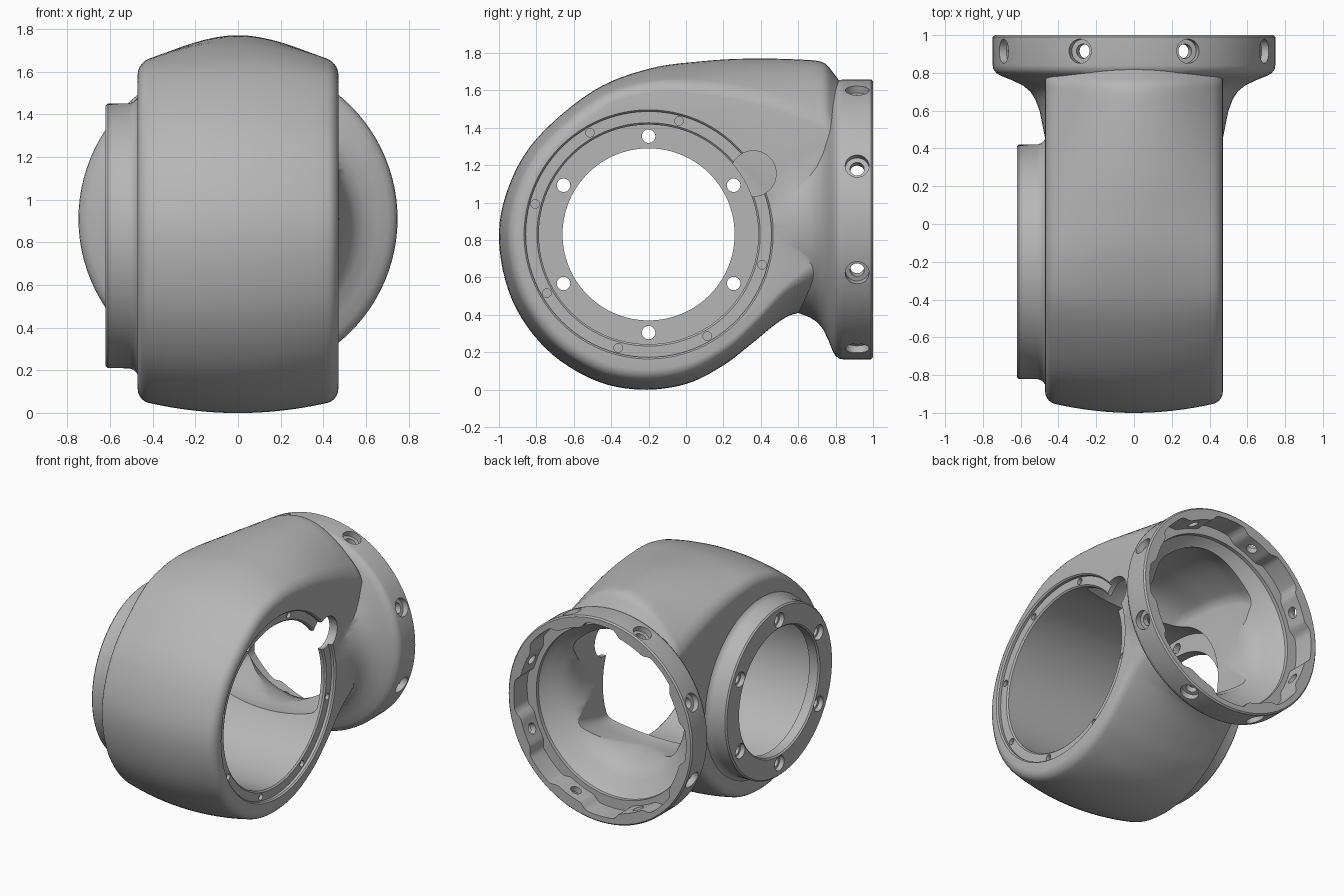
import bpy, bmesh, math
from mathutils import Vector

cube = bpy.data.objects.get("Cube")
if cube:
    bpy.data.objects.remove(cube, do_unlink=True)

BORE = Vector((0, -0.2, 0.83))    # axis along x
NECK = Vector((0, 0, 0.91))       # axis along y
X, Y = Vector((1, 0, 0)), Vector((0, 1, 0))


def finish(bm, name):
    bmesh.ops.recalc_face_normals(bm, faces=bm.faces[:])
    mesh = bpy.data.meshes.new(name)
    bm.to_mesh(mesh)
    bm.free()
    obj = bpy.data.objects.new(name, mesh)
    bpy.context.collection.objects.link(obj)
    return obj


def skin(bm, rings):
    """Bridge closed rings of points and cap both ends."""
    rows = [[bm.verts.new(p) for p in ring] for ring in rings]
    n = len(rows[0])
    for a, b in zip(rows, rows[1:]):
        for i in range(n):
            j = (i + 1) % n
            bm.faces.new((a[i], a[j], b[j], b[i]))
    bm.faces.new(rows[0][::-1])
    bm.faces.new(rows[-1])


def turned(bm, profile, origin, axis, seg=96, shape=None):
    """Turn (distance, radius) pairs round an axis; shape varies the radius by angle."""
    side = axis.cross(Vector((0, 0, 1)))
    if side.length < 0.01:
        side = X.copy()
    side.normalize()
    up = side.cross(axis)
    rings = []
    for d, r in profile:
        ring = []
        for i in range(seg):
            a = math.tau * i / seg
            rr = r * shape(a) if shape else r
            ring.append(origin + axis * d + (side * math.cos(a) + up * math.sin(a)) * rr)
        rings.append(ring)
    skin(bm, rings)


def turned_object(name, *args, **kw):
    bm = bmesh.new()
    turned(bm, *args, **kw)
    return finish(bm, name)


def spline(points, steps=6):
    """Smooth open curve through the points."""
    p = [Vector(q) for q in points]
    p = [p[0] * 2 - p[1]] + p + [p[-1] * 2 - p[-2]]
    out = []
    for a, b, c, d in zip(p, p[1:], p[2:], p[3:]):
        for i in range(steps):
            t = i / steps
            out.append(0.5 * (2 * b + (c - a) * t + (2 * a - 5 * b + 4 * c - d) * t * t
                              + (3 * b - a - 3 * c + d) * t ** 3))
    return out + [p[-2]]


def clamp(v):
    return min(1, max(0, v))


def crowned(name, outline, half, corner, roundness):
    """Side outline swept across x, crowned more towards the neck, with rounded rims."""
    stations = [(half - corner * (1 - math.sin(k * math.pi / 10)),
                 corner * (1 - math.cos(k * math.pi / 10))) for k in range(6)]
    inner = half - corner
    right = [(inner * k / 8, 0) for k in range(1, 8)] + stations
    left = [(-x, e) for x, e in reversed(right)]
    rings = []
    for x, extra in left + [(0, 0)] + right:
        ring = []
        for y, z in outline:
            if z > BORE.z:
                s = clamp((y + 0.4) / 1.1)
                drop = 0.06 + 0.09 * s + roundness * s * s
            else:
                drop = 0.06 + roundness * clamp((y - 0.2) / 0.5) ** 2
            drop = drop * (x / half) ** 2 + extra
            inward = Vector((min(0, y - BORE.y), z - BORE.z)).normalized() * -drop
            ring.append((x, y + inward.x, z + inward.y))
        rings.append(ring)
    bm = bmesh.new()
    skin(bm, rings)
    return finish(bm, name)


def combine(target, tool, operation):
    mod = target.modifiers.new("combine", 'BOOLEAN')
    mod.object, mod.operation, mod.solver = tool, operation, 'EXACT'
    bpy.ops.object.select_all(action='DESELECT')
    bpy.context.view_layer.objects.active = target
    target.select_set(True)
    bpy.ops.object.modifier_apply(modifier=mod.name)
    bpy.data.objects.remove(tool, do_unlink=True)


# Rounded outer casing
casing = spline([(0.84, 1.62), (0.79, 1.69), (0.73, 1.75), (0.6, 1.765), (0.35, 1.77),
                 (0.1, 1.757), (-0.2, 1.715), (-0.5, 1.595), (-0.8, 1.34), (-0.95, 1.08),
                 (-1, 0.8), (-0.93, 0.48), (-0.75, 0.22), (-0.5, 0.055), (-0.25, 0),
                 (0, 0.03), (0.2, 0.13), (0.35, 0.245), (0.5, 0.365), (0.6, 0.41), (0.82, 0.45)])
housing = crowned("joint_housing", casing, 0.47, 0.05, 0.15)

# Flared neck with round flange
flange = turned_object("neck_flange", [
    (0.3, 0.45), (0.45, 0.47), (0.6, 0.5), (0.66, 0.523), (0.7, 0.548), (0.735, 0.59),
    (0.765, 0.655), (0.785, 0.705), (0.8, 0.73), (0.82, 0.745), (0.84, 0.748),
    (0.99, 0.748), (1, 0.738)], NECK, Y)
combine(housing, flange, 'UNION')

# Raised round boss on the right side
boss = turned_object("side_boss", [
    (-0.62, 0.61), (-0.61, 0.62), (-0.51, 0.621), (-0.49, 0.628), (-0.476, 0.642),
    (-0.465, 0.657), (-0.4, 0.657)], BORE, X)
combine(housing, boss, 'UNION')

# Hollow between the neck and the main bore, with a high flat floor
hollow = spline([(0.8, 1.47), (0.6, 1.54), (0.3, 1.56), (0, 1.5), (-0.2, 1.2), (-0.2, 0.8),
                 (0.1, 0.58), (0.3, 0.505), (0.55, 0.515), (0.8, 0.53)])
combine(housing, crowned("hollow_cutter", hollow, 0.405, 0.04, 0.08), 'DIFFERENCE')

# Neck opening, and its rim with eight inner pads
mouth = turned_object("mouth_cutter", [
    (0.2, 0.39), (0.5, 0.41), (0.6, 0.43), (0.68, 0.465), (0.73, 0.515), (0.78, 0.59),
    (0.82, 0.625), (1.1, 0.63)], NECK, Y)
combine(housing, mouth, 'DIFFERENCE')


def pads(a):
    off = abs((math.degrees(a) % 45) - 22.5)
    t = clamp((14 - off) / 6)
    return 1 - 0.055 * t * t * (3 - 2 * t)


rim = turned_object("rim_cutter", [(0.845, 0.7), (1.1, 0.7)], NECK, Y, 192, pads)
combine(housing, rim, 'DIFFERENCE')

# Main bore with end plate opening and recessed seat
bore = turned_object("bore_cutter", [
    (-0.7, 0.47), (-0.62, 0.47), (-0.61, 0.46), (-0.54, 0.46), (-0.54, 0.587), (0.43, 0.587),
    (0.44, 0.597), (0.44, 0.657), (0.46, 0.657), (0.471, 0.667), (0.6, 0.667)], BORE, X)
combine(housing, bore, 'DIFFERENCE')

# Round notch in the left opening
notch = turned_object("notch_cutter", [(0.2, 0.122), (0.6, 0.122)],
                      Vector((0, 0.36, 1.155)), X, 48)
combine(housing, notch, 'DIFFERENCE')

# Screw holes: flange, end plate and seat
bm = bmesh.new()
for k in range(8):
    a = math.radians(22.5 + 45 * k)
    outward = Vector((math.cos(a), 0, math.sin(a)))
    turned(bm, [(0.58, 0.038), (0.705, 0.038), (0.705, 0.064), (0.8, 0.064)],
           NECK + Y * 0.915, outward, 32)
for k in range(6):
    a = math.radians(30 + 60 * k)
    spot = BORE + Vector((0, math.cos(a), math.sin(a))) * 0.525
    turned(bm, [(-0.7, 0.054), (-0.585, 0.054), (-0.585, 0.036), (-0.5, 0.036)], spot, X, 32)
for k in range(1, 8):
    a = math.radians(30 + 45 * k)
    spot = BORE + Vector((0, math.cos(a), math.sin(a))) * 0.628
    turned(bm, [(0.415, 0.023), (0.5, 0.023)], spot, X, 20)
combine(housing, finish(bm, "screw_hole_cutter"), 'DIFFERENCE')

# Plain grey metal
grey = bpy.data.materials.new("grey_metal")
grey.use_nodes = True
colour = (0.47, 0.47, 0.47, 1)
grey.diffuse_color = colour
grey.node_tree.nodes["Principled BSDF"].inputs["Base Color"].default_value = colour
housing.data.materials.clear()
housing.data.materials.append(grey)
for face in housing.data.polygons:
    face.material_index = 0
bpy.ops.object.shade_smooth_by_angle(angle=math.radians(32))
